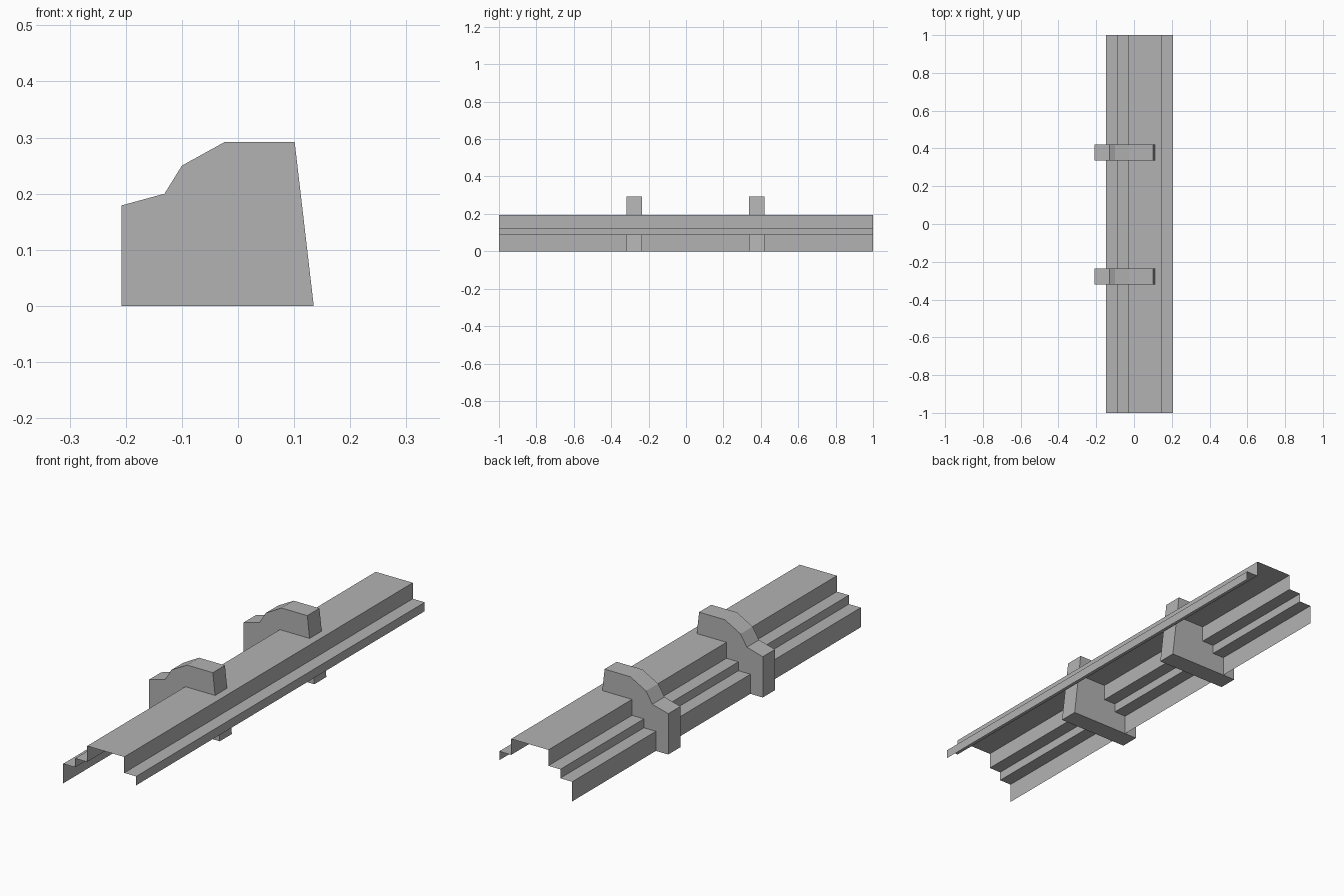
import bpy

cube = bpy.data.objects.get("Cube")
if cube:
    bpy.data.objects.remove(cube, do_unlink=True)

grey = bpy.data.materials.new("plain grey")
grey.use_nodes = True
COLOUR = (0.45, 0.45, 0.45, 1)
grey.diffuse_color = COLOUR
grey.node_tree.nodes["Principled BSDF"].inputs["Base Color"].default_value = COLOUR


def extrude(name, profile, y0, y1, solid):
    """Sweep an x-z profile along y, as an open sheet or a capped solid."""
    n = len(profile)
    verts = [(x, y, z) for y in (y0, y1) for x, z in profile]
    sides = n if solid else n - 1
    faces = [(i, i + n, (i + 1) % n + n, (i + 1) % n) for i in range(sides)]
    if solid:
        faces += [tuple(range(n)), tuple(reversed(range(n, 2 * n)))]
    mesh = bpy.data.meshes.new(name)
    mesh.from_pydata(verts, [], faces)
    mesh.materials.append(grey)
    obj = bpy.data.objects.new(name, mesh)
    bpy.context.collection.objects.link(obj)
    return obj


# Thin folded rail: two steps on the right, one ledge on the left
rail = [(-0.148, 0), (-0.148, 0.086), (-0.09, 0.086), (-0.09, 0.125),
        (-0.032, 0.125), (-0.032, 0.195), (0.148, 0.195), (0.148, 0.125),
        (0.206, 0.125), (0.206, 0.086)]
extrude("folded_rail", rail, -1, 1, solid=False)

# Solid brackets passing through the rail
bracket = [(-0.208, 0), (-0.208, 0.179), (-0.131, 0.2), (-0.1, 0.25),
           (-0.024, 0.292), (0.101, 0.292), (0.135, 0)]
for name, y in (("front_bracket", -0.277), ("back_bracket", 0.378)):
    # reversed so the outward side of every face points away from the solid
    extrude(name, bracket[::-1], y - 0.042, y + 0.042, solid=True)
